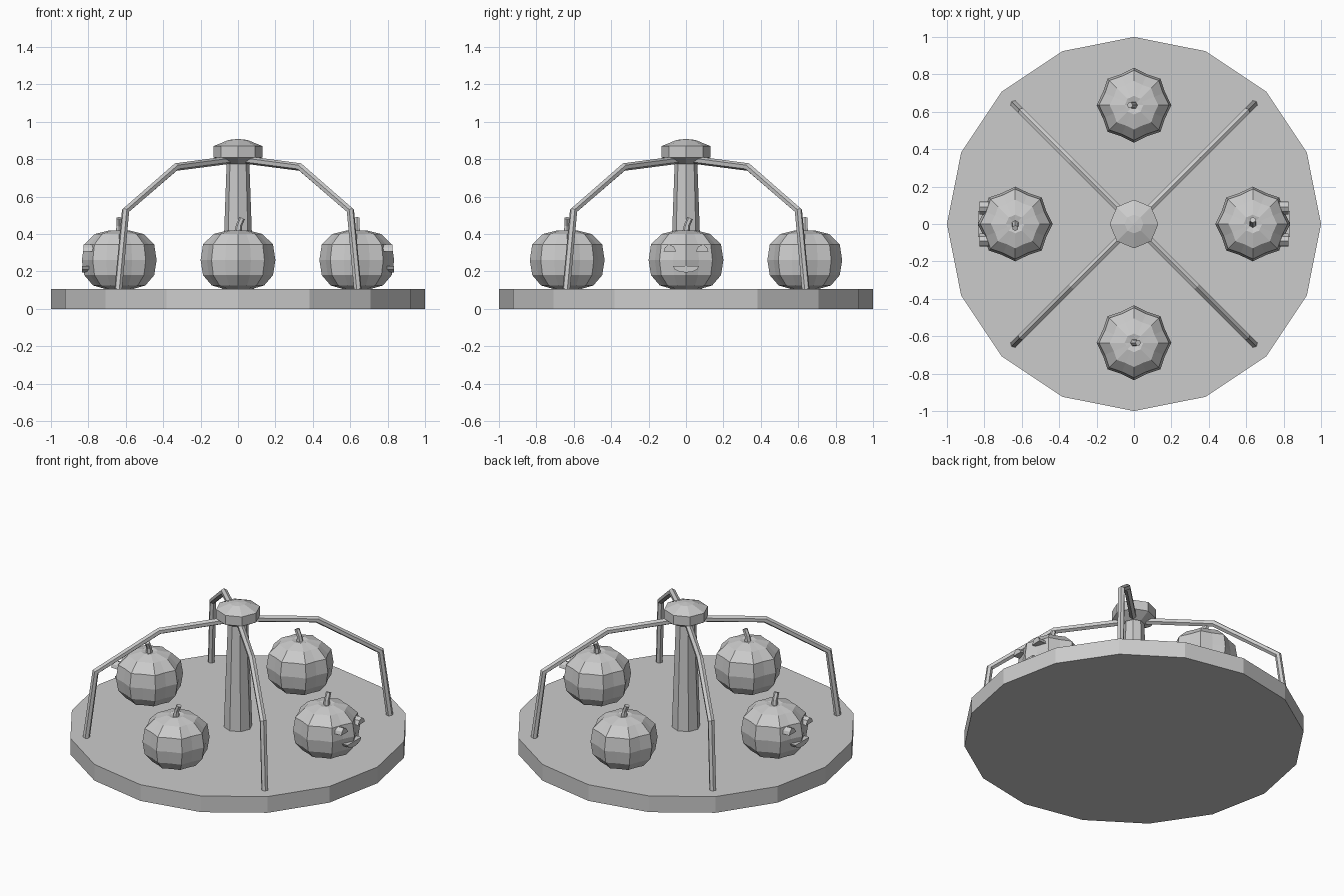
import bpy, bmesh
from math import sin, cos, pi, radians
from mathutils import Matrix

cube = bpy.data.objects.get("Cube")
if cube:
    bpy.data.objects.remove(cube, do_unlink=True)

grey = bpy.data.materials.new("plain grey")
grey.use_nodes = True
colour = (0.6, 0.6, 0.6, 1)
grey.diffuse_color = colour
grey.node_tree.nodes["Principled BSDF"].inputs["Base Color"].default_value = colour


def make_object(name, bm, matrix=Matrix()):
    bmesh.ops.recalc_face_normals(bm, faces=bm.faces)
    mesh = bpy.data.meshes.new(name)
    bm.to_mesh(mesh)
    bm.free()
    mesh.materials.append(grey)
    obj = bpy.data.objects.new(name, mesh)
    obj.matrix_world = matrix
    bpy.context.collection.objects.link(obj)
    return obj


def lathe(name, profile, sides, groove=1.0, matrix=Matrix()):
    """Turn (radius, height) points; groove pulls in every second column."""
    bm = bmesh.new()
    rings = []
    for r, z in profile:
        ring = []
        for i in range(sides):
            a = 2 * pi * i / sides
            k = r * (groove if i % 2 else 1)
            ring.append(bm.verts.new((k * cos(a), k * sin(a), z)))
        rings.append(ring)
    for low, high in zip(rings, rings[1:]):
        for i in range(sides):
            j = (i + 1) % sides
            bm.faces.new((low[i], low[j], high[j], high[i]))
    bm.faces.new(rings[0])
    bm.faces.new(rings[-1])
    return make_object(name, bm, matrix)


def tube(name, path, radii, sides, matrix=Matrix()):
    """Round bar along a path lying in the xz plane, with mitred bends."""
    bm = bmesh.new()
    rings = []
    for n, (x, z) in enumerate(path):
        before, after = path[max(n - 1, 0)], path[min(n + 1, len(path) - 1)]
        dx, dz = after[0] - before[0], after[1] - before[1]
        length = (dx * dx + dz * dz) ** 0.5
        ring = []
        for i in range(sides):
            a = 2 * pi * i / sides
            u, v = radii[n] * cos(a), radii[n] * sin(a)
            ring.append(bm.verts.new((x - u * dz / length, v, z + u * dx / length)))
        rings.append(ring)
    for a, b in zip(rings, rings[1:]):
        for i in range(sides):
            j = (i + 1) % sides
            bm.faces.new((a[i], a[j], b[j], b[i]))
    bm.faces.new(rings[0])
    bm.faces.new(rings[-1])
    return make_object(name, bm, matrix)


def raised_shape(name, outline, inner, outer, matrix):
    """Extrude a (y, z) outline along x."""
    bm = bmesh.new()
    face = bm.faces.new([bm.verts.new((inner, y, z)) for y, z in outline])
    out = bmesh.ops.extrude_face_region(bm, geom=[face])["geom"]
    moved = [v for v in out if isinstance(v, bmesh.types.BMVert)]
    bmesh.ops.translate(bm, vec=(outer - inner, 0, 0), verts=moved)
    return make_object(name, bm, matrix)


# Base, central post and cap
lathe("platform", [(1, 0), (1, 0.105)], 16)
lathe("post", [(0.085, 0.1), (0.06, 0.8)], 8)
lathe("cap", [(0.065, 0.775), (0.13, 0.81), (0.13, 0.87), (0.05, 0.903), (0.002, 0.908)], 8)

# Bent arms on the diagonals
arm_path = [(0.04, 0.798), (0.47, 0.758), (0.85, 0.525), (0.905, 0.105)]
for i, side in enumerate(("back_left", "back_right", "front_right", "front_left")):
    turn = Matrix.Rotation(radians(45 + 90 * i), 4, "Z")
    tube("arm_" + side, arm_path, [0.021] * 4, 6, turn)

# Pumpkins, two of them with faces looking outward
body = [(0.07, 0.105), (0.14, 0.125), (0.187, 0.18), (0.2, 0.26),
        (0.187, 0.345), (0.13, 0.4), (0.05, 0.42), (0.02, 0.413)]
stem = [(0, 0.4), (0.005, 0.445), (0.022, 0.485)]
eye = [(0.052, 0.307), (0.12, 0.307), (0.113, 0.328), (0.092, 0.345), (0.066, 0.333)]
mouth = [(0.07 * cos(a), 0.228 - 0.034 * sin(a)) for a in [pi * i / 6 for i in range(7)]]
for i, side in enumerate(("left", "back", "right", "front")):
    place = Matrix.Rotation(radians(90 * i), 4, "Z") @ Matrix.Translation((0.635, 0, 0))
    lathe("pumpkin_" + side, body, 16, 0.9, place)
    tube("stem_" + side, stem, [0.022, 0.016, 0.016], 6, place @ Matrix.Rotation(radians(90), 4, "Z"))
    if i % 2 == 0:
        for s, label in ((1, "a"), (-1, "b")):
            raised_shape(f"eye_{label}_{side}", [(s * y, z) for y, z in eye], 0.12, 0.19, place)
        raised_shape("mouth_" + side, mouth, 0.12, 0.2, place)
